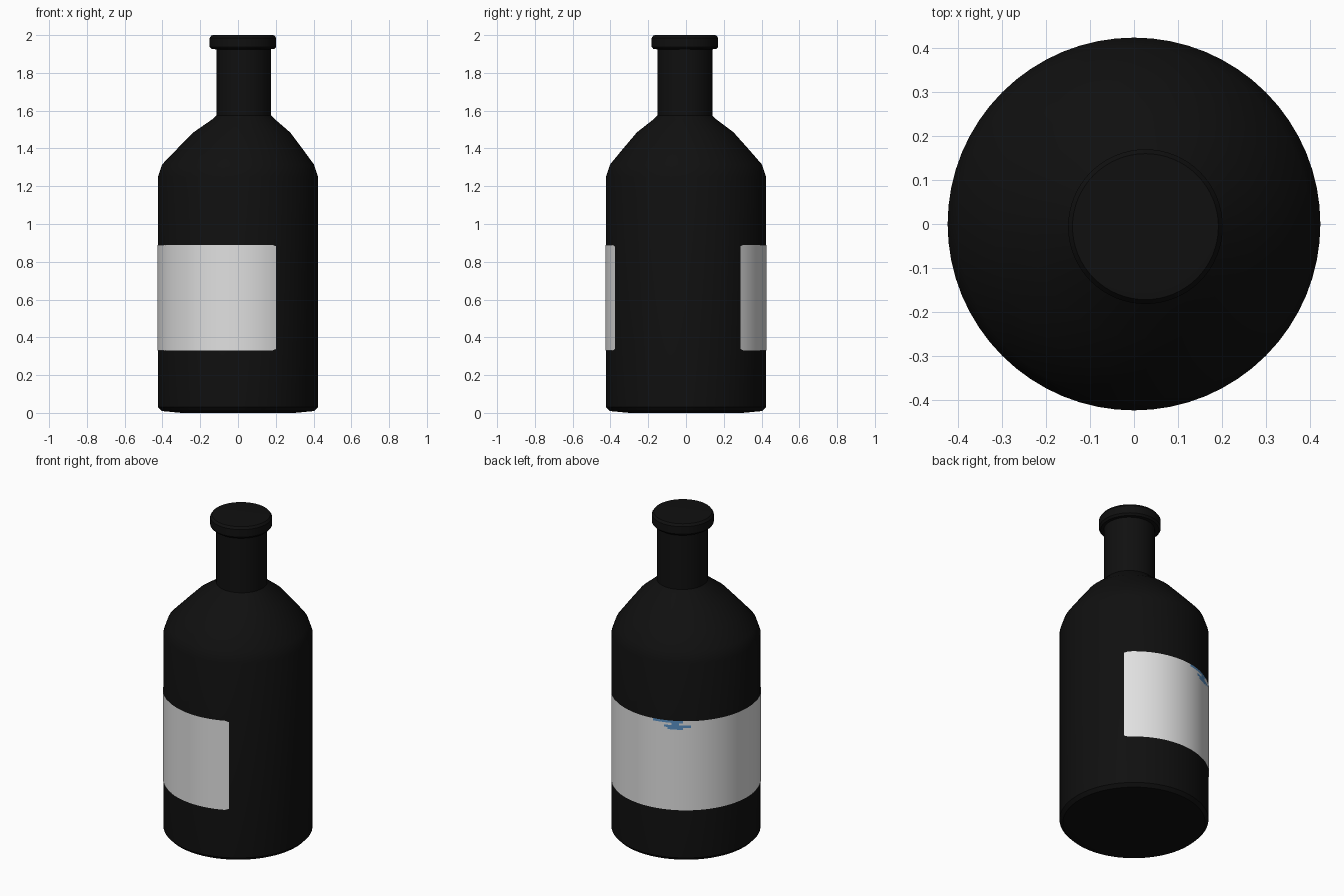
import bpy, bmesh, math

if "Cube" in bpy.data.objects:
    bpy.data.objects.remove(bpy.data.objects["Cube"])

SIDES = 64


def material(name, rgb):
    m = bpy.data.materials.new(name)
    m.diffuse_color = (*rgb, 1)
    m.use_nodes = True
    m.node_tree.nodes["Principled BSDF"].inputs["Base Color"].default_value = m.diffuse_color
    return m


black = material("black_glass", (0.005, 0.005, 0.005))
paper = material("label_paper", (0.75, 0.75, 0.75))
blue = material("label_blue", (0.10, 0.28, 0.55))


def finish(bm, name, mats, angle=35):
    bmesh.ops.recalc_face_normals(bm, faces=bm.faces)
    mesh = bpy.data.meshes.new(name)
    bm.to_mesh(mesh)
    bm.free()
    ob = bpy.data.objects.new(name, mesh)
    bpy.context.collection.objects.link(ob)
    for m in mats:
        mesh.materials.append(m)
    bpy.ops.object.select_all(action='DESELECT')
    ob.select_set(True)
    bpy.context.view_layer.objects.active = ob
    bpy.ops.object.shade_smooth_by_angle(angle=math.radians(angle))
    return ob


def lathe(name, rings):
    """Closed stack of circles, each (z, radius, centre x, centre y)."""
    bm = bmesh.new()
    loops = []
    for z, r, cx, cy in rings:
        loops.append([bm.verts.new((cx + r * math.cos(a), cy + r * math.sin(a), z))
                      for a in (2 * math.pi * i / SIDES for i in range(SIDES))])
    for lo, hi in zip(loops, loops[1:]):
        for i in range(SIDES):
            j = (i + 1) % SIDES
            bm.faces.new((lo[i], lo[j], hi[j], hi[i]))
    bm.faces.new(loops[0])
    bm.faces.new(loops[-1])
    return finish(bm, name, [black])


# Body with shoulder leaning slightly towards the off-centre neck
lathe("bottle_body", [
    (0.0, 0.30, 0, 0), (0.01, 0.405, 0, 0), (0.03, 0.424, 0, 0),
    (1.25, 0.424, 0, 0), (1.315, 0.402, 0, 0),
    (1.40, 0.33, 0.01, -0.002), (1.485, 0.256, 0.02, -0.004),
    (1.555, 0.165, 0.03, -0.006), (1.575, 0.145, 0.03, -0.006)])

# Neck
lathe("bottle_neck", [(1.54, 0.145, 0.03, -0.006), (1.94, 0.145, 0.03, -0.006)])

# Rolled lip with stopper top
lathe("bottle_lip", [
    (1.925, 0.146, 0.026, -0.006), (1.926, 0.166, 0.026, -0.006),
    (1.938, 0.176, 0.026, -0.006), (1.985, 0.176, 0.026, -0.006),
    (1.999, 0.166, 0.026, -0.006), (2.0, 0.15, 0.026, -0.006)])

# Wrapped label, with a small ragged blue print at its upper back edge
START, END, STEPS = 42.5, 298, 86
LEVELS = [0.33, 0.60, 0.835, 0.848, 0.862, 0.876, 0.89]
PRINT = {2: (112, 124), 3: (108, 128), 4: (113, 120), 5: (98, 122)}  # row: angles
bm = bmesh.new()
grid = []
for i in range(STEPS + 1):
    t = START + (END - START) * i / STEPS
    a = math.radians(t)
    col = []
    for z in LEVELS:
        if i in (0, STEPS):          # clipped corners
            z = min(max(z, 0.338), 0.882)
        col.append(bm.verts.new((0.427 * math.cos(a), 0.427 * math.sin(a), z)))
    grid.append((t, col))
for (t0, c0), (t1, c1) in zip(grid, grid[1:]):
    for k in range(len(LEVELS) - 1):
        f = bm.faces.new((c0[k], c1[k], c1[k + 1], c0[k + 1]))
        lo, hi = PRINT.get(k, (0, 0))
        f.material_index = 1 if lo <= (t0 + t1) / 2 <= hi else 0
finish(bm, "label", [paper, blue])
